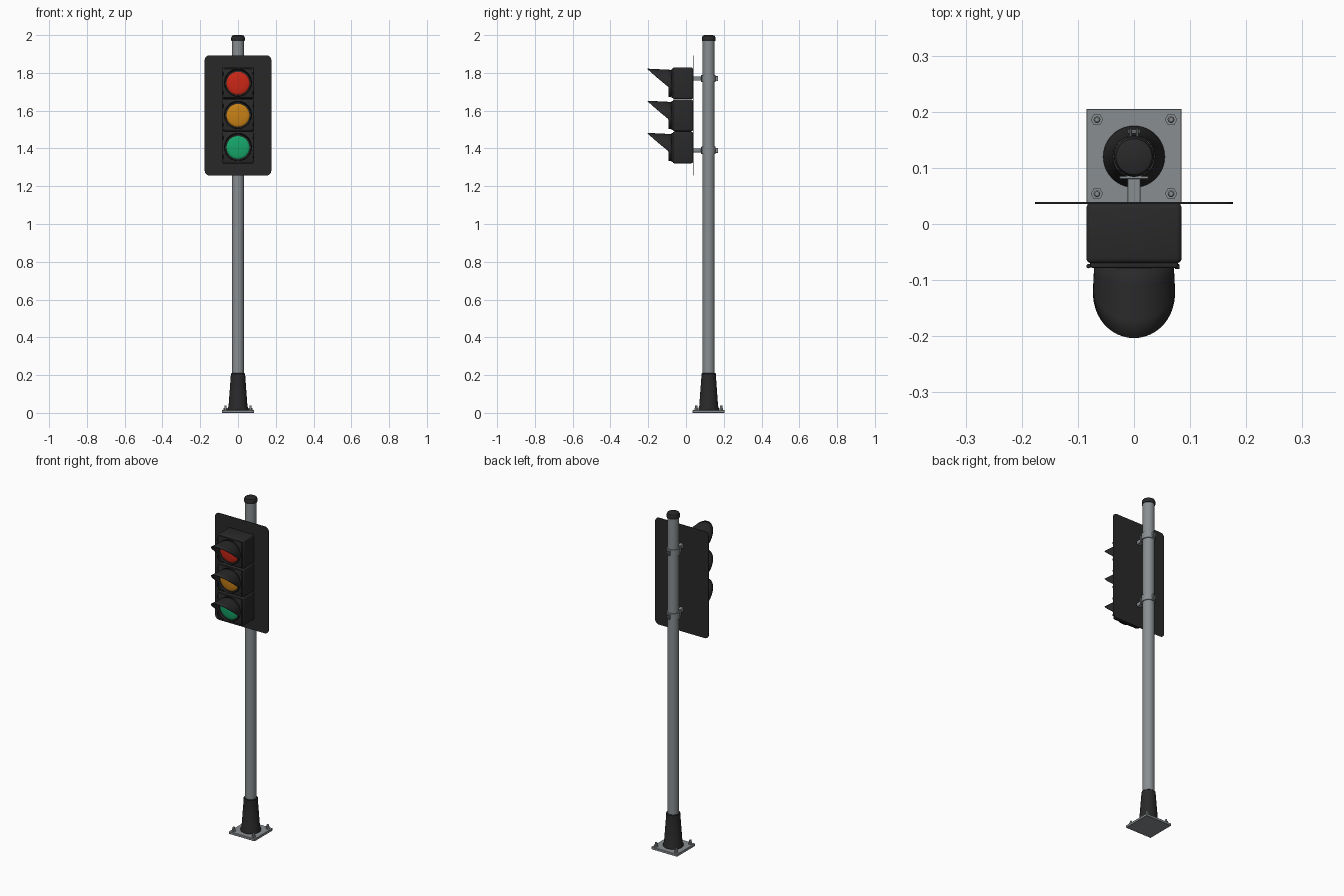
import bpy, bmesh, math
from mathutils import Matrix, Vector

if "Cube" in bpy.data.objects:
    bpy.data.objects.remove(bpy.data.objects["Cube"])


def material(name, r, g, b):
    m = bpy.data.materials.new(name)
    m.use_nodes = True
    m.diffuse_color = (r, g, b, 1)
    m.node_tree.nodes["Principled BSDF"].inputs["Base Color"].default_value = (r, g, b, 1)
    return m


BLACK = material("housing_black", 0.022, 0.022, 0.023)
STEEL = material("galvanised_steel", 0.25, 0.27, 0.28)
RED = material("red_lens", 0.60, 0.02, 0.008)
AMBER = material("amber_lens", 0.58, 0.22, 0.008)
GREEN = material("green_lens", 0.008, 0.38, 0.14)

POLE_Y = 0.12


def finish(bm, name, mat, smooth=True):
    bmesh.ops.recalc_face_normals(bm, faces=bm.faces)
    mesh = bpy.data.meshes.new(name)
    bm.to_mesh(mesh)
    bm.free()
    mesh.materials.append(mat)
    obj = bpy.data.objects.new(name, mesh)
    bpy.context.collection.objects.link(obj)
    if smooth:
        bpy.ops.object.select_all(action='DESELECT')
        obj.select_set(True)
        bpy.context.view_layer.objects.active = obj
        bpy.ops.object.shade_smooth_by_angle(angle=math.radians(35))
    return obj


def box(name, mat, center, size, bevel=0.0, segments=2, axis=None):
    """Box with bevelled edges; axis limits the bevel to edges along it."""
    bm = bmesh.new()
    bmesh.ops.create_cube(bm, size=1, matrix=Matrix.Translation(center) @ Matrix.Diagonal((*size, 1)))
    if bevel:
        edges = [e for e in bm.edges if axis is None
                 or abs((e.verts[0].co - e.verts[1].co).normalized()[axis]) > 0.9]
        bmesh.ops.bevel(bm, geom=edges, offset=bevel, segments=segments, profile=0.5, affect='EDGES')
    return finish(bm, name, mat)


def lathe(name, mat, profile, origin, toward_front=False, sides=40):
    """Revolve (radius, height) points around z, or around -y when facing front."""
    bm = bmesh.new()
    rings = []
    for r, h in profile:
        ring = []
        for i in range(sides):
            a = math.tau * i / sides
            c, s = r * math.cos(a), r * math.sin(a)
            offset = Vector((c, -h, s)) if toward_front else Vector((c, s, h))
            ring.append(bm.verts.new(Vector(origin) + offset))
        rings.append(ring)
    for lo, hi in zip(rings, rings[1:]):
        for i in range(sides):
            j = (i + 1) % sides
            bm.faces.new((lo[i], lo[j], hi[j], hi[i]))
    bm.faces.new(rings[0])
    bm.faces.new(rings[-1])
    return finish(bm, name, mat)


def visor(name, z):
    """Flared hood around the lens, cut away by a slanted plane."""
    bm = bmesh.new()
    sides, rows, back = 48, 5, -0.074
    grid = []
    for i in range(sides):
        a = math.tau * i / sides
        front = min(-0.092, -0.117 - 1.12 * 0.077 * math.sin(a))
        column = []
        for k in range(rows):
            y = back + (front - back) * k / (rows - 1)
            r = 0.071 + 0.05 * (back - y)
            column.append(bm.verts.new((r * math.cos(a), y, z + r * math.sin(a))))
        grid.append(column)
    for i in range(sides):
        p, q = grid[i], grid[(i + 1) % sides]
        for k in range(rows - 1):
            bm.faces.new((p[k], q[k], q[k + 1], p[k + 1]))
    obj = finish(bm, name, BLACK)
    solid = obj.modifiers.new("thickness", 'SOLIDIFY')
    solid.thickness = 0.003
    solid.offset = -1


# Base plate with anchor bolts
box("base_plate", STEEL, (0, POLE_Y, 0.007), (0.17, 0.17, 0.014), 0.001, 1)
for sx in (-1, 1):
    for sy in (-1, 1):
        spot = (sx * 0.066, POLE_Y + sy * 0.066, 0.0)
        lathe("anchor_nut", STEEL, [(0.011, 0.013), (0.011, 0.026)], spot, sides=6)
        lathe("anchor_bolt", STEEL, [(0.006, 0.013), (0.006, 0.038), (0.004, 0.04)], spot, sides=16)

# Pole, boot and cap
axis = (0, POLE_Y, 0)
lathe("pole", STEEL, [(0.032, 0.014), (0.032, 1.985)], axis)
lathe("pole_boot", BLACK, [(0.055, 0.014), (0.055, 0.022), (0.05, 0.035), (0.038, 0.2),
                           (0.038, 0.207), (0.035, 0.21)], axis)
lathe("pole_cap", BLACK, [(0.035, 1.97), (0.036, 1.973), (0.036, 1.988), (0.032, 1.996),
                          (0.022, 2.0)], axis)

# Backplate with rounded corners
box("backplate", BLACK, (0, 0.0375, 1.575), (0.353, 0.003, 0.636), 0.026, 6, axis=1)

# Three signal sections
for label, z, lens in (("red", 1.745, RED), ("amber", 1.575, AMBER), ("green", 1.405, GREEN)):
    box(label + "_housing", BLACK, (0, -0.0165, z), (0.17, 0.107, 0.168), 0.009, 3)
    box(label + "_door", BLACK, (0, -0.072, z), (0.156, 0.012, 0.154), 0.003, 2)
    dome = [(0.061 * math.cos(t), 0.009 * math.sin(t)) for t in
            [math.radians(d) for d in (0, 15, 30, 45, 60, 75, 88)]]
    lathe(label + "_lens", lens, [(0.061, -0.005)] + dome, (0, -0.079, z), True, 48)
    visor(label + "_visor", z)
    # Hinges on one side, latches on the other
    for dz in (-0.05, 0.05):
        lathe(label + "_hinge", BLACK, [(0.004, -0.01), (0.004, 0.01)], (-0.081, -0.075, z + dz), sides=12)
        box(label + "_latch", BLACK, (0.077, -0.076, z + dz), (0.008, 0.009, 0.012), 0.001, 1)

# Pole brackets: arm, saddle plate, clamp band, rear lugs and bolt
for level, z in (("upper", 1.77), ("lower", 1.39)):
    box(level + "_bracket_arm", STEEL, (0, 0.062, z), (0.024, 0.05, 0.022), 0.001, 1)
    box(level + "_saddle_plate", STEEL, (0, 0.083, z), (0.052, 0.005, 0.038), 0.001, 1)
    lathe(level + "_clamp_band", STEEL, [(0.037, -0.019), (0.037, 0.019)], (0, POLE_Y, z))
    for sx in (-1, 1):
        box(level + "_clamp_lug", STEEL, (sx * 0.006, 0.162, z), (0.004, 0.016, 0.026), 0.001, 1)
    bolt = box(level + "_clamp_bolt", STEEL, (0, 0.164, z), (0.022, 0.008, 0.008), 0.002, 1, axis=0)
